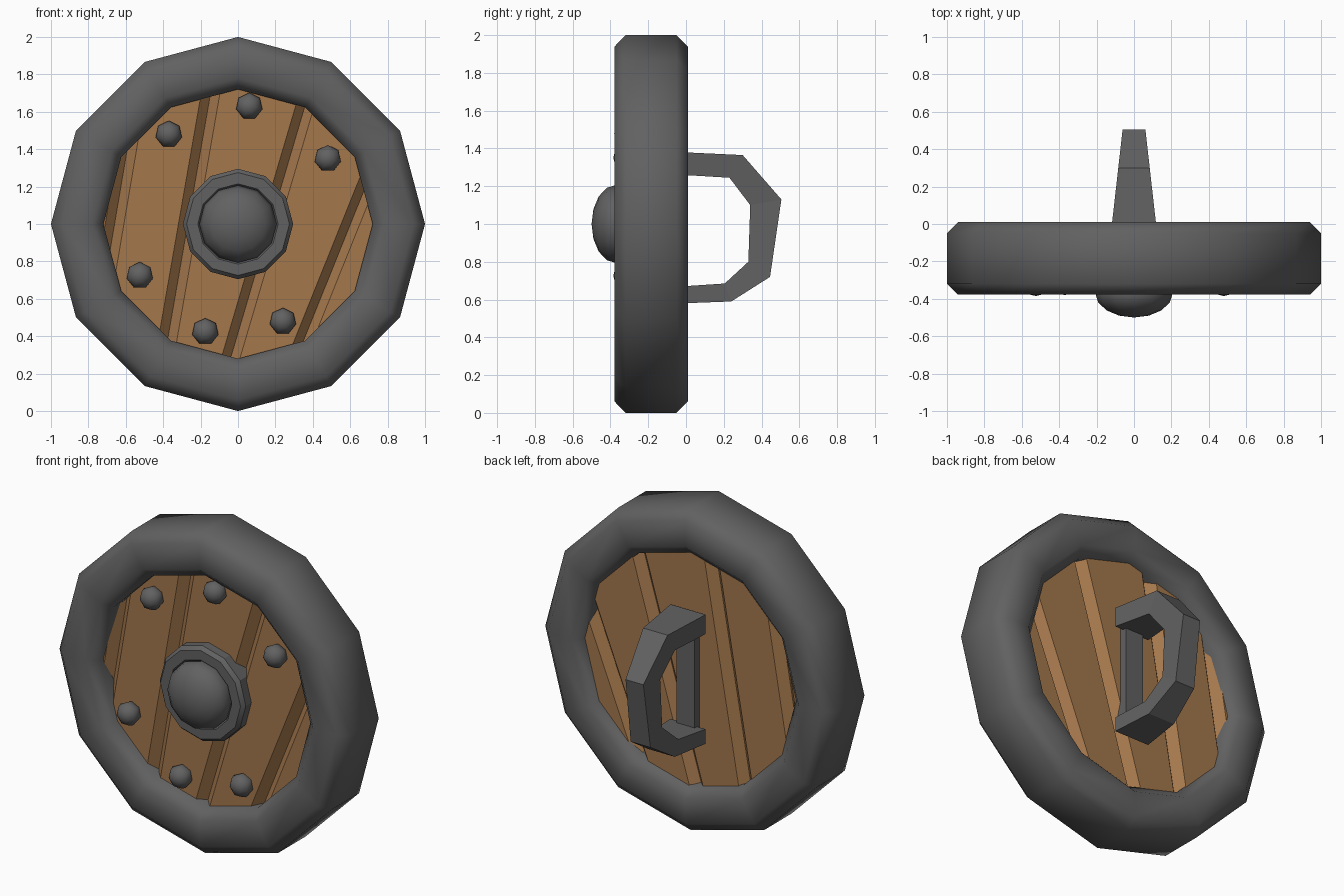
import bpy, bmesh, math
from mathutils import Vector, Matrix

if "Cube" in bpy.data.objects:
    bpy.data.objects.remove(bpy.data.objects["Cube"])


def material(name, rgb):
    m = bpy.data.materials.new(name)
    m.diffuse_color = (*rgb, 1)
    m.use_nodes = True
    m.node_tree.nodes["Principled BSDF"].inputs["Base Color"].default_value = m.diffuse_color
    return m


IRON = material("dark_iron", (0.12, 0.12, 0.12))
WOOD = material("brown_wood", (0.37, 0.185, 0.073))


def finish(name, bm, mat, smooth=None):
    bmesh.ops.recalc_face_normals(bm, faces=bm.faces)
    me = bpy.data.meshes.new(name)
    bm.to_mesh(me)
    bm.free()
    ob = bpy.data.objects.new(name, me)
    bpy.context.collection.objects.link(ob)
    me.materials.append(mat)
    if smooth:
        bpy.ops.object.select_all(action='DESELECT')
        ob.select_set(True)
        bpy.context.view_layer.objects.active = ob
        bpy.ops.object.shade_smooth_by_angle(angle=math.radians(smooth))
    return ob


def ring(name, section, sides, smooth):
    """Turn a closed (radius, y) section around the y axis through z = 1."""
    bm = bmesh.new()
    loops = []
    for i in range(sides):
        a = 2 * math.pi * i / sides
        loops.append([bm.verts.new((r * math.sin(a), y, 1 + r * math.cos(a)))
                      for r, y in section])
    n = len(section)
    for i in range(sides):
        p, q = loops[i], loops[(i + 1) % sides]
        for j in range(n):
            k = (j + 1) % n
            bm.faces.new((p[j], p[k], q[k], q[j]))
    return finish(name, bm, IRON, smooth)


def dome(name, x, y, z, r, depth, segs, rings):
    bm = bmesh.new()
    bmesh.ops.create_uvsphere(bm, u_segments=segs, v_segments=rings, radius=1)
    bm.transform(Matrix.Translation((x, y, z))
                 @ Matrix.Diagonal((r, depth, r, 1))
                 @ Matrix.Rotation(math.pi / 2, 4, 'X'))
    return finish(name, bm, IRON, 60)


# iron rim with chamfered corners, and the collar around the centre boss
ring("rim", [(1, -0.32), (1, -0.05), (0.94, 0.01), (0.78, 0.01),
             (0.72, -0.05), (0.72, -0.32), (0.78, -0.378), (0.94, -0.378)], 12, 50)
ring("boss_collar", [(0.295, -0.2), (0.295, -0.345), (0.275, -0.368),
                     (0.215, -0.368), (0.195, -0.34), (0.195, -0.2)], 12, 25)
dome("boss", 0, -0.37, 1, 0.207, 0.13, 12, 8)

# rivets around the planks
for i, (x, z, y) in enumerate([(0.06, 1.63, -0.31), (-0.37, 1.48, -0.315),
                               (0.48, 1.35, -0.32), (-0.525, 0.725, -0.32),
                               (-0.175, 0.425, -0.31), (0.24, 0.48, -0.305)]):
    dome(f"rivet_{i + 1}", x, y, z, 0.072, 0.065, 7, 6)

# wooden planks: seam lines given as x at z = 0 and x at z = 2
FRONT, BACK, CH = -0.29, -0.045, 0.05
seams = [(-1.5, -1.5), (-0.83, -0.49), (-0.443, -0.094),
         (-0.123, 0.467), (0.199, 1.004), (1.5, 1.5)]
for i in range(len(seams) - 1):
    bm = bmesh.new()
    ends = []
    for e, z in ((0, 0), (1, 2)):
        l, r = seams[i][e], seams[i + 1][e]
        section = [(l + CH, FRONT), (r - CH, FRONT), (r, FRONT + CH), (r, BACK - CH),
                   (r - CH, BACK), (l + CH, BACK), (l, BACK - CH), (l, FRONT + CH)]
        ends.append([bm.verts.new((x, y, z)) for x, y in section])
    for j in range(8):
        k = (j + 1) % 8
        bm.faces.new((ends[0][j], ends[0][k], ends[1][k], ends[1][j]))
    bm.faces.new(ends[0])
    bm.faces.new(ends[1])
    # trim the plank to the inside of the rim
    for s in range(12):
        a = math.radians(15 + 30 * s)
        n = Vector((math.sin(a), 0, math.cos(a)))
        bmesh.ops.bisect_plane(bm, geom=bm.verts[:] + bm.edges[:] + bm.faces[:],
                               plane_co=Vector((0, 0, 1)) + n * 0.74,
                               plane_no=n, clear_outer=True)
        bmesh.ops.holes_fill(bm, edges=[e for e in bm.edges if e.is_boundary])
    finish(f"plank_{i + 1}", bm, WOOD)

# bent grip on the back, narrowing away from the shield
outer = [(-0.02, 1.38), (0.3, 1.365), (0.505, 1.13), (0.445, 0.72), (0.24, 0.59), (-0.02, 0.58)]
inner = [(-0.02, 1.26), (0.23, 1.245), (0.34, 1.10), (0.33, 0.80), (0.205, 0.685), (-0.02, 0.67)]
bm = bmesh.new()
rows = []
for (yo, zo), (yi, zi) in zip(outer, inner):
    wo, wi = 0.118 - 0.113 * yo, 0.118 - 0.113 * yo
    rows.append([bm.verts.new(c) for c in ((-wo, yo, zo), (wo, yo, zo),
                                           (wi, yi, zi), (-wi, yi, zi))])
for p, q in zip(rows, rows[1:]):
    for j in range(4):
        k = (j + 1) % 4
        bm.faces.new((p[j], p[k], q[k], q[j]))
bm.faces.new(rows[0])
bm.faces.new(rows[-1])
finish("grip", bm, IRON)

# backing bar joining the grip ends
bm = bmesh.new()
bmesh.ops.create_cube(bm, size=1)
bm.transform(Matrix.Translation((0, -0.03, 0.965)) @ Matrix.Diagonal((0.125, 0.07, 0.66, 1)))
finish("grip_backing_bar", bm, IRON)
